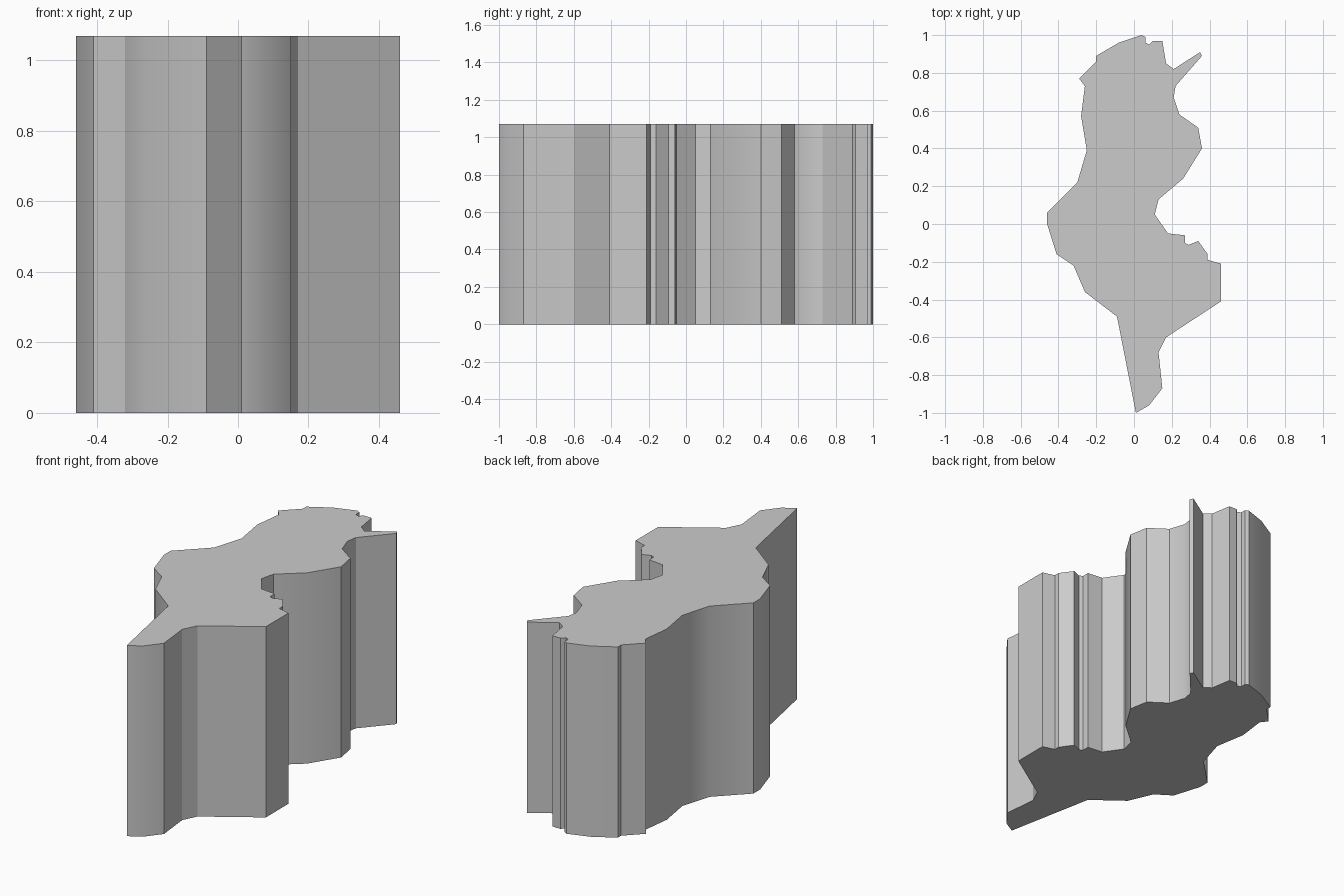
import bpy
import bmesh
import math

HEIGHT = 1.07


def make_material(name, colour):
    material = bpy.data.materials.new(name)
    material.use_nodes = True
    material.diffuse_color = colour
    shader = material.node_tree.nodes["Principled BSDF"]
    shader.inputs["Base Color"].default_value = colour
    shader.inputs["Roughness"].default_value = 0.8
    return material


def extrude_outline(name, outline, height, material):
    """Fill a closed outline and pull it straight up into a solid slab."""
    mesh = bpy.data.meshes.new(name)
    bm = bmesh.new()
    base = bm.faces.new([bm.verts.new((x / 100, y / 100, 0)) for x, y in outline])
    result = bmesh.ops.extrude_face_region(bm, geom=[base], use_keep_orig=True)
    top = [v for v in result["geom"] if isinstance(v, bmesh.types.BMVert)]
    bmesh.ops.translate(bm, verts=top, vec=(0, 0, height))
    bmesh.ops.recalc_face_normals(bm, faces=bm.faces)
    bm.to_mesh(mesh)
    bm.free()
    mesh.materials.append(material)
    body = bpy.data.objects.new(name, mesh)
    bpy.context.collection.objects.link(body)
    return body


default_cube = bpy.data.objects.get("Cube")
if default_cube:
    bpy.data.objects.remove(default_cube, do_unlink=True)

# Edges of the region in hundredths of a unit, clockwise from the north tip
north_east_coast = [
    (4, 100), (6, 99), (6, 96), (8, 95), (10, 97), (15, 97), (17, 85),
    (21, 82), (35, 91), (36, 89), (22, 73), (21, 67), (24, 58),
]
east_gulf = [
    (34, 51), (36, 40), (26, 24), (13, 13), (11, 5), (18, -5), (27, -6),
    (27, -10), (29, -11), (34, -9), (39, -16), (39, -19), (46, -21),
]
south_border = [
    (46, -41), (17, -60), (13, -68), (15, -87), (8, -96), (1, -100),
]
west_border = [
    (-9, -49), (-26, -36), (-32, -22), (-41, -16), (-46, 0), (-46, 6),
    (-30, 22), (-25, 39), (-28, 57), (-26, 73), (-29, 77), (-20, 86),
    (-20, 89), (-8, 96),
]

# Single extruded map slab
grey = make_material("plain grey", (0.6, 0.6, 0.6, 1))
outline = north_east_coast + east_gulf + south_border + west_border
slab = extrude_outline("map_slab", outline, HEIGHT, grey)

# Soft shading along the gentle bends, crisp edges elsewhere
bpy.ops.object.select_all(action="DESELECT")
slab.select_set(True)
bpy.context.view_layer.objects.active = slab
bpy.ops.object.shade_smooth_by_angle(angle=math.radians(30))
